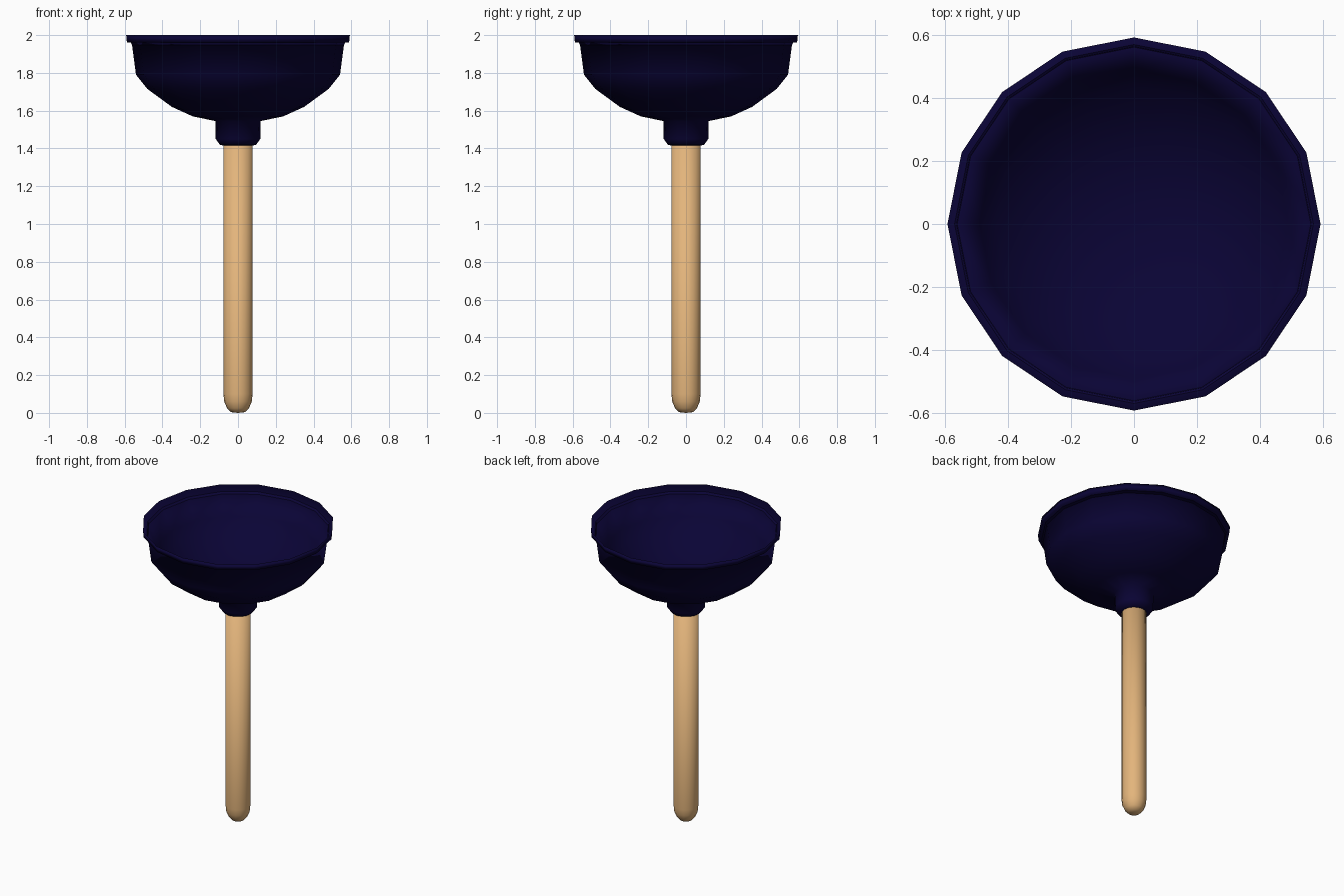
import bpy, bmesh, math

if "Cube" in bpy.data.objects:
    bpy.data.objects.remove(bpy.data.objects["Cube"])


def material(name, color):
    m = bpy.data.materials.new(name)
    m.diffuse_color = (*color, 1)
    m.use_nodes = True
    m.node_tree.nodes["Principled BSDF"].inputs["Base Color"].default_value = m.diffuse_color
    return m


def lathe(name, profile, sides, mat, angle):
    """Revolve (radius, z) points around z; radius 0 makes a pole."""
    bm = bmesh.new()
    rings = []
    for r, z in profile:
        if r == 0:
            rings.append([bm.verts.new((0, 0, z))] * sides)
        else:
            rings.append([bm.verts.new((r * math.cos(2 * math.pi * i / sides),
                                        r * math.sin(2 * math.pi * i / sides), z))
                          for i in range(sides)])
    for a, b in zip(rings, rings[1:]):
        for i in range(sides):
            j = (i + 1) % sides
            quad = list(dict.fromkeys((a[i], a[j], b[j], b[i])))
            bm.faces.new(quad)
    bmesh.ops.recalc_face_normals(bm, faces=bm.faces)
    me = bpy.data.meshes.new(name)
    bm.to_mesh(me)
    bm.free()
    me.materials.append(mat)
    ob = bpy.data.objects.new(name, me)
    bpy.context.collection.objects.link(ob)
    bpy.ops.object.select_all(action='DESELECT')
    ob.select_set(True)
    bpy.context.view_layer.objects.active = ob
    bpy.ops.object.shade_smooth_by_angle(angle=math.radians(angle))
    return ob


rubber = material("rubber", (0.003, 0.0012, 0.036))
wood = material("wood", (0.77, 0.46, 0.2))

# Rubber cup: collar, outer bowl, rim lip, then the hollow inside
cup = [(0.07, 1.415), (0.095, 1.418), (0.118, 1.45), (0.12, 1.545),
       (0.24, 1.57), (0.35, 1.62), (0.48, 1.715), (0.54, 1.79),
       (0.563, 1.963), (0.588, 1.96), (0.592, 2.0),
       (0.49, 1.83), (0.44, 1.77), (0.33, 1.69),
       (0.22, 1.64), (0.1, 1.615), (0, 1.61)]
lathe("rubber_cup", cup, 16, rubber, 180)

# Wooden handle with a rounded end
handle = [(0, 0), (0.038, 0.004), (0.058, 0.025), (0.073, 0.06),
          (0.077, 0.1), (0.077, 1.5), (0, 1.5)]
lathe("handle", handle, 16, wood, 180)
